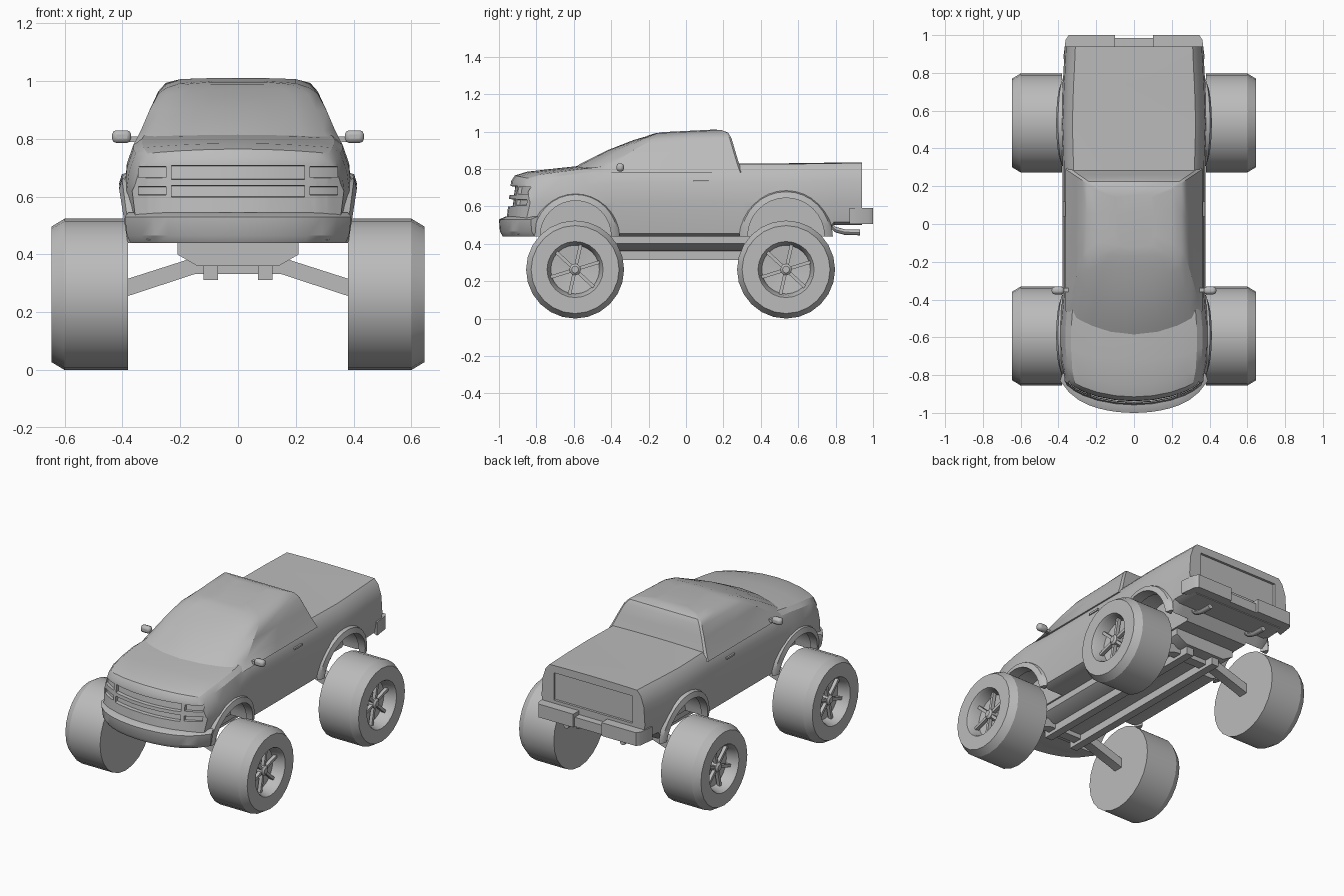
import bpy, bmesh, math
from mathutils import Matrix, Vector

cube = bpy.data.objects.get("Cube")
if cube:
    bpy.data.objects.remove(cube)

grey = bpy.data.materials.new("plain grey")
grey.use_nodes = True
grey.diffuse_color = (0.5, 0.5, 0.5, 1)
grey.node_tree.nodes["Principled BSDF"].inputs["Base Color"].default_value = (0.5, 0.5, 0.5, 1)


def finish(name, bm, mirror=False, angle=30, bevel=0):
    bmesh.ops.recalc_face_normals(bm, faces=bm.faces)
    mesh = bpy.data.meshes.new(name)
    bm.to_mesh(mesh)
    bm.free()
    mesh.materials.append(grey)
    ob = bpy.data.objects.new(name, mesh)
    bpy.context.collection.objects.link(ob)
    bpy.ops.object.select_all(action='DESELECT')
    bpy.context.view_layer.objects.active = ob
    ob.select_set(True)
    if bevel:
        mod = ob.modifiers.new("Bevel", 'BEVEL')
        mod.width, mod.segments = bevel, 2
    if mirror:
        mod = ob.modifiers.new("Mirror", 'MIRROR')
        mod.use_mirror_merge = False
    if angle:
        bpy.ops.object.shade_smooth_by_angle(angle=math.radians(angle))
    return ob


def loft(name, rings, strips=0, closed=True, caps=True, **kw):
    """Skin rings of points; strips > 0 caps symmetric rings column by column."""
    bm = bmesh.new()
    rows = [[bm.verts.new(p) for p in ring] for ring in rings]
    m = len(rows[0])
    for a, b in zip(rows, rows[1:]):
        for i in range(m if closed else m - 1):
            j = (i + 1) % m
            bm.faces.new((a[i], a[j], b[j], b[i]))
    for row in (rows[0], rows[-1]) if caps else ():
        if not strips:
            bm.faces.new(row)
            continue
        top = m // 2
        for side in (1, -1):
            for j in range(strips):
                bm.faces.new([row[side * k % m] for k in (j, j + 1, top - 1 - j, top - j)])
            bm.faces.new([row[side * k % m] for k in range(strips, top - strips + 1)])
    return finish(name, bm, **kw)


def box(name, x, y, z, **kw):
    ring = lambda h: [(x[0], y[0], h), (x[1], y[0], h), (x[1], y[1], h), (x[0], y[1], h)]
    return loft(name, [ring(z[0]), ring(z[1])], **kw)


def prism(name, outline, y0, y1, **kw):
    return loft(name, [[(x, y, z) for x, z in outline] for y in (y0, y1)], **kw)


def both_sides(half):
    return half + [(-x, y, z) for x, y, z in half[-2:0:-1]]


def cut(target, cutter):
    cutter.hide_render = True
    mod = target.modifiers.new("Cut", 'BOOLEAN')
    mod.operation, mod.solver, mod.object = 'DIFFERENCE', 'EXACT', cutter
    bpy.context.view_layer.objects.active = target
    bpy.ops.object.modifier_apply(modifier=mod.name)
    bpy.data.objects.remove(cutter)


def bend(x):
    u = abs(x) / 0.38
    return 0.09 * u ** 2 + 0.04 * u ** 6


# Lower body: station y, width scale, bottom, top, amount of nose curve
stations = [(-.935, .97, .45, .735, 1), (-.915, .98, .44, .765, 1), (-.85, 1.02, .44, .785, .9),
            (-.72, 1.04, .44, .80, .6), (-.58, 1.04, .44, .815, .3), (-.38, 1, .44, .825, 0),
            (.30, 1, .44, .83, 0), (.53, 1.02, .44, .83, 0), (.74, 1, .44, .833, 0),
            (.79, .99, .50, .834, 0), (.94, .97, .50, .835, 0)]
columns = [0, .1, .2, .28, .32]
rings = []
for k, (y, s, zb, zt, w) in enumerate(stations):
    half = [(x, zb) for x in columns]
    half += [(.358, zb + .015), (.378, .62), (.37, zt - .10), (.348, zt - .035)]
    crown = .015 if y < -.4 else .004
    half += [(x, zt - crown * (x / .32) ** 2) for x in reversed(columns)]
    lean = .12 if k == 0 else 0
    rings.append(both_sides([(x * s, y + w * bend(x * s) - lean * (zt - z), z) for x, z in half]))
body = loft("truck_body", rings, strips=4, angle=0)

# Wheel wells
arches = [("front", -.59, .235), ("rear", .535, .25)]
for label, cy, radius in arches:
    for side in (1, -1):
        circle = [(cy + (radius - .035) * math.cos(t * math.pi / 16),
                   .44 + (radius - .035) * math.sin(t * math.pi / 16)) for t in range(32)]
        cut(body, loft("well_cutter", [[(side * x, y, z) for y, z in circle] for x in (.22, .6)], angle=0))


# Grille and headlight recesses follow the curved nose
def nose_recess(x0, x1, z0, z1, depth):
    rings = []
    for i in range(9):
        x = x0 + (x1 - x0) * i / 8
        face = lambda z: -.935 - .12 * (.735 - z) + bend(x)
        rings.append([(x, face(z0) - .06, z0), (x, face(z0) + depth, z0 + .006),
                      (x, face(z1) + depth, z1 - .006), (x, face(z1) - .06, z1)])
    cut(body, loft("recess_cutter", rings, angle=0))


for z0, z1 in ((.595, .643), (.655, .712)):
    nose_recess(-.23, .23, z0, z1, .025)
    nose_recess(.25, .345, z0 + .006, z1 - .003, .02)
    nose_recess(-.345, -.25, z0 + .006, z1 - .003, .02)

# Tailgate recess
cut(body, box("gate_cutter", (-.28, .28), (.925, 1), (.61, .785), angle=0))
bpy.context.view_layer.objects.active = body
body.select_set(True)
bpy.ops.object.shade_smooth_by_angle(angle=math.radians(28))

# Cabin: height, front, rear, half width, windshield curve, roof slope
levels = [(.78, -.64, .30, .362, .13, 0), (.83, -.56, .283, .336, .12, 0), (.90, -.42, .262, .306, .09, 0),
          (.96, -.28, .243, .276, .05, .02), (.983, -.22, .225, .25, .03, .05),
          (.998, -.17, .19, .20, .02, .05), (1.003, -.12, .15, .10, .01, .05)]
rings = []
for z, yf, yr, hw, curve, slope in levels:
    half = [(f * hw, yf + curve * f ** 2) for f in (0, .35, .65, .88)]
    half += [(hw, yf + curve + .05), (hw, (yf + yr) / 2 + .05), (hw, yr - .01), (hw * .96, yr), (0, yr)]
    rings.append(both_sides([(x, y, z + slope * y) for x, y in half]))
loft("cabin", rings, angle=32)

# Wheel arch flares
for label, cy, radius in arches:
    rings = []
    for i in range(17):
        a = math.pi * i / 16
        tuck = .03 * (1 - math.sin(a))
        section = [(radius, .36), (radius - .012, .402 - tuck), (radius - .045, .412 - tuck), (radius - .045, .34)]
        rings.append([(x, cy + r * math.cos(a), .44 + r * math.sin(a)) for r, x in section])
    loft(label + "_arch_flare", rings, mirror=True, angle=35)

# Front bumper
rings = []
for z, s, back in ((.44, .95, .02), (.465, .98, .005), (.53, 1, 0), (.545, .97, .035)):
    ring = []
    for i in range(17):
        u = (i - 8) / 8
        ring.append((.392 * s * u, -1 + back + (.10 * u ** 2 + .07 * u ** 6), z))
    rings.append(ring + [(.38 * s, -.79, z), (-.38 * s, -.79, z)])
loft("front_bumper", rings, angle=28)

# Rear bumper with a lower step in the middle
outline = [(.1, .89), (.1, 1), (.345, 1), (.362, .975), (.375, .875), (.34, .89)]
loft("rear_bumper_end", [[(x, y, z) for x, y in outline] for z in (.505, .59)], mirror=True)
box("rear_bumper_step", (-.1, .1), (.89, .985), (.505, .565))

# Side mirrors and door handles
box("mirror_arm", (.325, .385), (-.36, -.34), (.79, .808), mirror=True)
box("mirror_shell", (.37, .436), (-.372, -.332), (.786, .83), mirror=True, bevel=.015)
box("door_handle", (.36, .376), (.04, .12), (.73, .742), mirror=True)

# Underframe tray and rails
prism("underframe", [(-.21, .445), (-.21, .40), (-.14, .36), (.14, .36), (.21, .40), (.21, .445)], -.68, .64)
box("frame_rail", (.07, .12), (-.66, .62), (.312, .37), mirror=True)

# Cranked axles
axle = [(.40, .25), (.40, .31), (.15, .39), (-.15, .39), (-.40, .31), (-.40, .25), (-.15, .332), (.15, .332)]
for label, y in (("front", -.595), ("rear", .535)):
    prism(label + "_axle", axle, y - .03, y + .03)

# Exhaust tips
path = [(.77, .50), (.80, .475), (.85, .462), (.93, .46)]
loft("exhaust_pipe", [[(.2 + .018 * math.cos(t * math.pi / 4), y, z + .015 * math.sin(t * math.pi / 4))
                       for t in range(8)] for y, z in path], mirror=True, angle=50)

# Wheels: turned tyre with a dished rim, hub and spokes
profile = [(.262, .38), (.262, .6), (.235, .645), (.15, .645), (.142, .63), (.13, .57), (.03, .56),
           (.03, .605), (.018, .615)]
for label, y in (("front", -.593), ("rear", .535)):
    rings = []
    for r, x in profile:
        rings.append([(x, y + r * math.cos(t * math.pi / 12), .262 + r * math.sin(t * math.pi / 12))
                      for t in range(24)])
    loft(label + "_wheel", rings, mirror=True, angle=25)
    bm = bmesh.new()
    for i in range(6):
        turn = Matrix.Translation((.59, y, .262)) @ Matrix.Rotation(i * math.pi / 3 + .3, 4, 'X')
        bmesh.ops.create_cube(bm, size=1, matrix=turn @ Matrix.Translation((0, .08, 0))
                              @ Matrix.Diagonal((.022, .125, .018, 1)))
    finish(label + "_wheel_spokes", bm, mirror=True)
